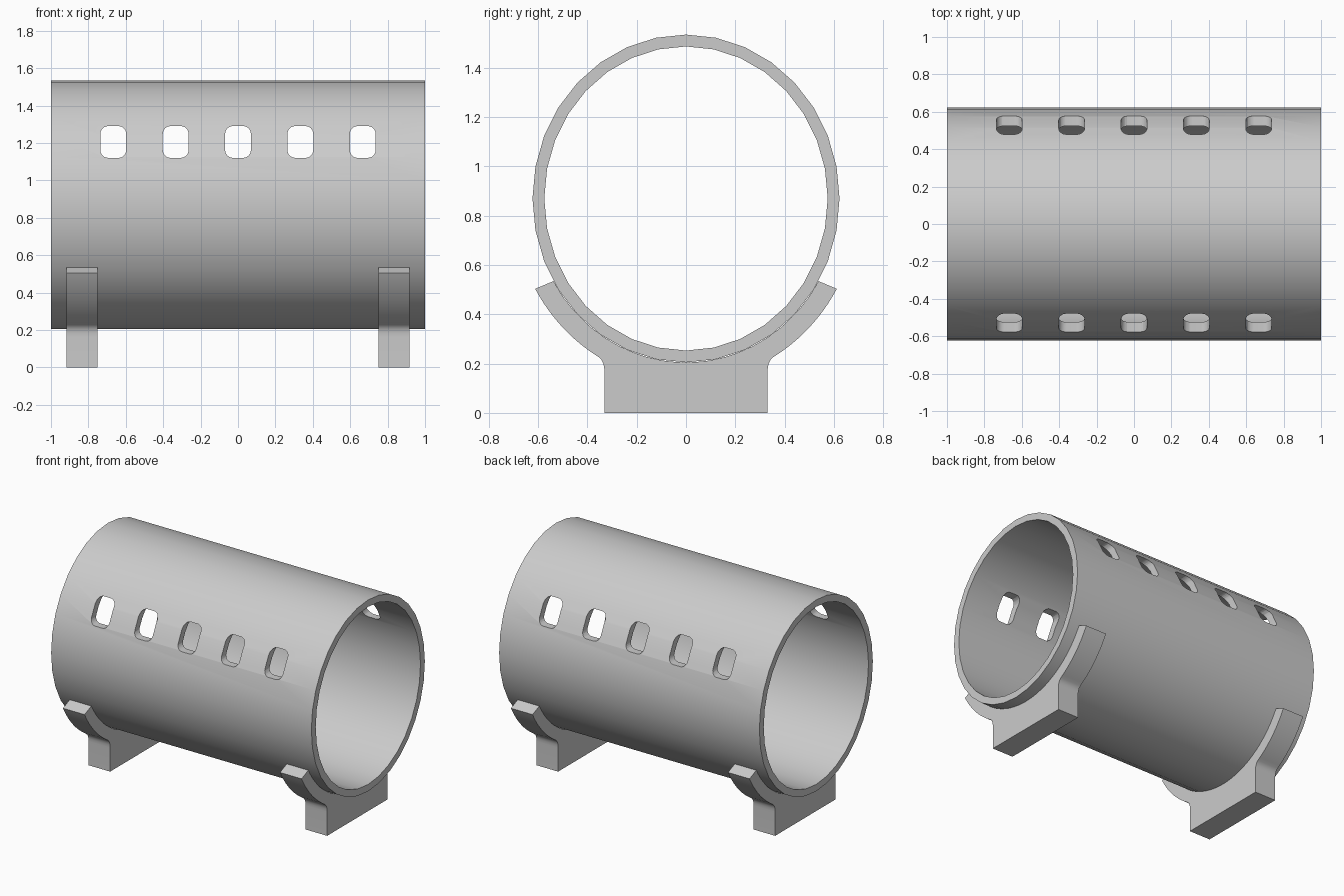
import bpy, bmesh, math

if "Cube" in bpy.data.objects:
    bpy.data.objects.remove(bpy.data.objects["Cube"], do_unlink=True)

CENTRE_Z = 0.87
RY, RZ = 0.623, 0.665      # outer half-axes of the tube
WALL = 0.048
SADDLE = 0.08              # thickness of the cradle arms

grey = bpy.data.materials.new("plain grey")
grey.use_nodes = True
grey.diffuse_color = (0.6, 0.6, 0.6, 1)
grey.node_tree.nodes["Principled BSDF"].inputs["Base Color"].default_value = (0.6, 0.6, 0.6, 1)


def ellipse_point(angle, offset=0.0):
    return ((RY + offset) * math.cos(angle), CENTRE_Z + (RZ + offset) * math.sin(angle))


def add_object(name, bm):
    bmesh.ops.recalc_face_normals(bm, faces=bm.faces)
    mesh = bpy.data.meshes.new(name)
    bm.to_mesh(mesh)
    bm.free()
    mesh.materials.append(grey)
    obj = bpy.data.objects.new(name, mesh)
    bpy.context.collection.objects.link(obj)
    return obj


def extrude_outline(bm, points, direction):
    face = bm.faces.new([bm.verts.new(p) for p in points])
    result = bmesh.ops.extrude_face_region(bm, geom=[face], use_keep_orig=True)
    moved = [v for v in result["geom"] if isinstance(v, bmesh.types.BMVert)]
    bmesh.ops.translate(bm, verts=moved, vec=direction)


def smooth(obj):
    bpy.ops.object.select_all(action="DESELECT")
    obj.select_set(True)
    bpy.context.view_layer.objects.active = obj
    bpy.ops.object.shade_smooth_by_angle(angle=math.radians(30))


# Oval tube: four rings of points joined by quads
bm = bmesh.new()
SEGMENTS = 32
rings = []
for x, offset in ((-1, 0), (1, 0), (1, -WALL), (-1, -WALL)):
    ring = []
    for i in range(SEGMENTS):
        y, z = ellipse_point(2 * math.pi * i / SEGMENTS, offset)
        ring.append(bm.verts.new((x, y, z)))
    rings.append(ring)
for r in range(4):
    a, b = rings[r], rings[(r + 1) % 4]
    for i in range(SEGMENTS):
        j = (i + 1) % SEGMENTS
        bm.faces.new((a[i], a[j], b[j], b[i]))
tube = add_object("tube", bm)

# Rounded window cutters passing through both walls
bm = bmesh.new()
HALF_W, HALF_H, CORNER, WINDOW_Z = 0.069, 0.085, 0.042, 1.205
for k in range(-2, 3):
    outline = []
    for quarter, (sx, sz) in enumerate(((1, 1), (-1, 1), (-1, -1), (1, -1))):
        for step in range(7):
            t = (quarter + step / 6) * math.pi / 2
            outline.append((k / 3 + sx * (HALF_W - CORNER) + CORNER * math.cos(t), -0.8,
                            WINDOW_Z + sz * (HALF_H - CORNER) + CORNER * math.sin(t)))
    extrude_outline(bm, outline, (0, 1.6, 0))
cutter = add_object("window_cutter", bm)
cutter.hide_render = True

cut = tube.modifiers.new("windows", "BOOLEAN")
cut.operation = "DIFFERENCE"
cut.solver = "EXACT"
cut.object = cutter
smooth(tube)
bpy.ops.object.modifier_apply(modifier=cut.name)
bpy.data.objects.remove(cutter, do_unlink=True)
smooth(tube)

# Cradle foot outline, half of it then mirrored
STEPS = 16
start = math.acos(0.538 / RY)
inner = [ellipse_point(-math.pi / 2 + (math.pi / 2 - start) * i / STEPS) for i in range(STEPS + 1)]
outer_start, outer_end = math.acos(0.612 / (RY + SADDLE)), math.acos(0.355 / (RY + SADDLE))
outer = [ellipse_point(-outer_start - (outer_end - outer_start) * i / STEPS, SADDLE)
         for i in range(STEPS + 1)]
fillet = [(0.343, 0.215), (0.336, 0.201), (0.332, 0.185), (0.331, 0.165)]
half = inner + outer + fillet + [(0.331, 0)]
outline = half + [(-y, z) for y, z in reversed(half[1:])]

for name, x in (("right_cradle_foot", -0.917), ("left_cradle_foot", 0.751)):
    bm = bmesh.new()
    extrude_outline(bm, [(x, y, z) for y, z in outline], (0.166, 0, 0))
    smooth(add_object(name, bm))
